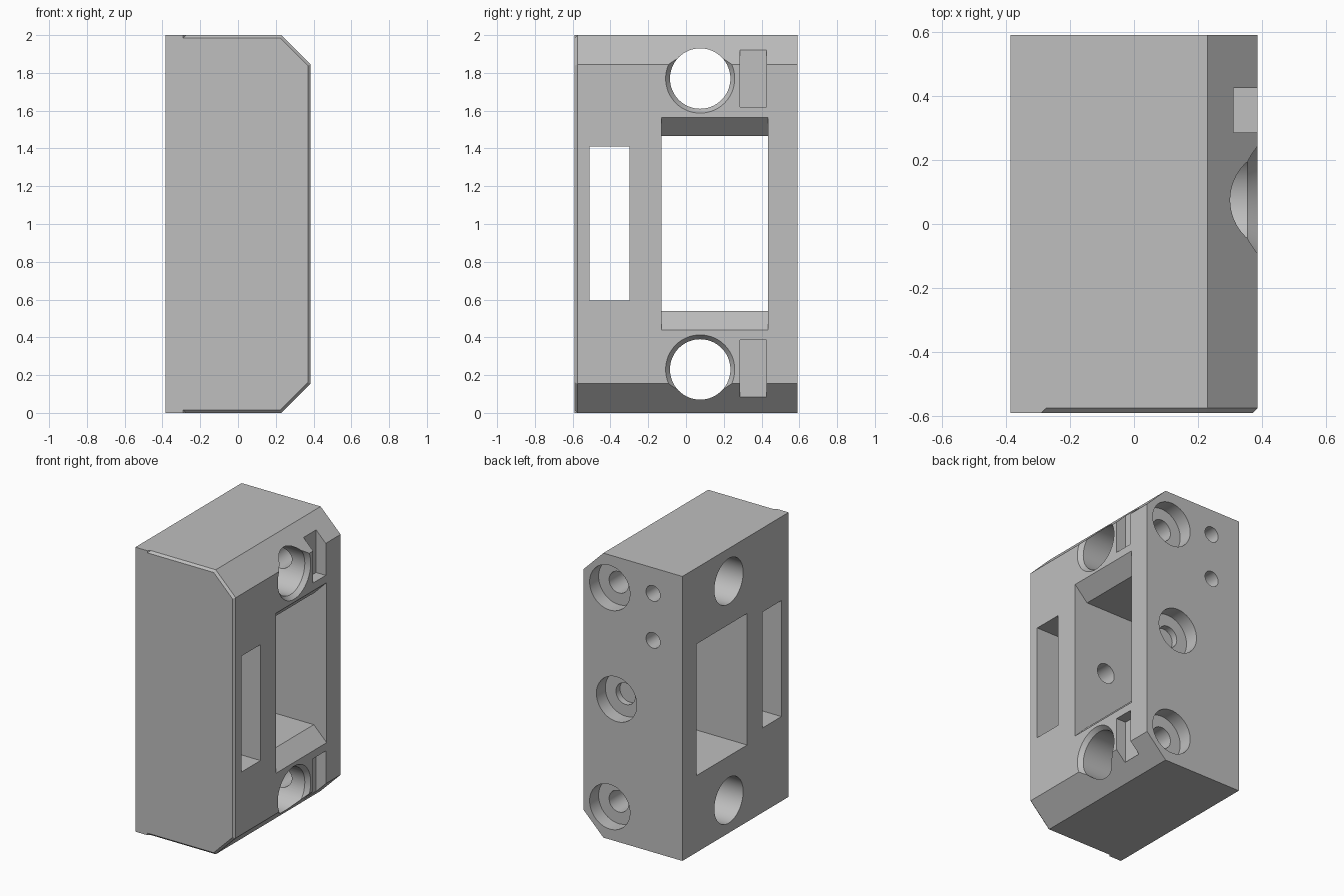
import bpy, bmesh, math

cube = bpy.data.objects.get("Cube")
if cube:
    bpy.data.objects.remove(cube, do_unlink=True)

GREY = (0.52, 0.52, 0.52, 1)
grey = bpy.data.materials.new("plain_grey")
grey.use_nodes = True
grey.diffuse_color = GREY
for node in grey.node_tree.nodes:
    if node.type == 'BSDF_PRINCIPLED':
        node.inputs["Base Color"].default_value = GREY


def loft(name, rings):
    """Closed solid skinned through rings of equal point count."""
    bm = bmesh.new()
    loops = [[bm.verts.new(p) for p in ring] for ring in rings]
    n = len(loops[0])
    for a, b in zip(loops, loops[1:]):
        for i in range(n):
            j = (i + 1) % n
            bm.faces.new((a[i], a[j], b[j], b[i]))
    bm.faces.new(loops[0])
    bm.faces.new(loops[-1])
    bmesh.ops.recalc_face_normals(bm, faces=bm.faces)
    mesh = bpy.data.meshes.new(name)
    bm.to_mesh(mesh)
    bm.free()
    mesh.materials.append(grey)
    obj = bpy.data.objects.new(name, mesh)
    bpy.context.collection.objects.link(obj)
    return obj


def box(name, x, y, z):
    rect = [(x[0], y[0]), (x[1], y[0]), (x[1], y[1]), (x[0], y[1])]
    return loft(name, [[(u, v, h) for u, v in rect] for h in z])


def bore(name, axis, centre, stations, sides=64):
    """Round cutter along x or y; stations are (position, radius)."""
    rings = []
    for pos, r in stations:
        ring = []
        for i in range(sides):
            t = 2 * math.pi * i / sides
            u, z = centre[0] + r * math.cos(t), centre[1] + r * math.sin(t)
            ring.append((pos, u, z) if axis == 'x' else (u, pos, z))
        rings.append(ring)
    return loft(name, rings)


def combine(target, tool, operation='DIFFERENCE'):
    tool.hide_render = True
    mod = target.modifiers.new(tool.name, 'BOOLEAN')
    mod.operation = operation
    mod.solver = 'EXACT'
    mod.object = tool
    bpy.context.view_layer.objects.active = target
    bpy.ops.object.modifier_apply(modifier=mod.name)
    bpy.data.objects.remove(tool, do_unlink=True)


X, Y, H = 0.385, 0.59, 2.0


def outline(y, d=0.0):
    """Side-chamfered block outline, inset by d except on the flat side."""
    c, k = 0.155, d * 0.41
    half = [(-X, d), (X - c - k, d), (X - d, c + k)]
    pts = half + [(x, H - z) for x, z in reversed(half)]
    return [(x, y, z) for x, z in pts]


# Block with a fine front chamfer, full-height strip along the flat side
block = loft("mounting_block", [outline(Y), outline(-Y + 0.015), outline(-Y, 0.015)])
strip = [(-X, -Y), (-0.29, -Y), (-0.275, -Y + 0.015), (-0.275, -0.53), (-X, -0.53)]
combine(block, loft("front_strip", [[(x, y, z) for x, y in strip] for z in (0, H)]), 'UNION')

# Large window flared towards the chamfered side
flare = [(-0.5, 0.54), (0.285, 0.54), (0.405, 0.42)]
flare += [(x, 2.005 - z) for x, z in reversed(flare)]
combine(block, loft("window_cutter", [[(x, y, z) for x, z in flare] for y in (-0.13, 0.435)]))

# Narrow slot
combine(block, box("slot_cutter", (-0.5, 0.5), (-0.51, -0.30), (0.595, 1.41)))

for z in (0.23, 1.77):
    # Countersunk cross bores
    combine(block, bore("cross_bore", 'x', (0.075, z),
                        [(-0.5, 0.16), (0.355, 0.16), (0.415, 0.206)]))
    # Counterbored screw holes from the back into the cross bores
    combine(block, bore("screw_bore", 'y', (0.18, z),
                        [(0.1, 0.075), (0.49, 0.075), (0.4901, 0.157), (0.7, 0.157)]))

# Shallow pockets beside the cross bores
for z in (0.085, 1.62):
    combine(block, box("pocket_cutter", (0.31, 0.5), (0.285, 0.425), (z, z + 0.3)))

# Middle screw hole, its continuation past the window, and two pin holes
combine(block, bore("middle_bore", 'y', (0.127, 1.0),
                    [(0.445, 0.075), (0.49, 0.075), (0.4901, 0.157), (0.7, 0.157)]))
combine(block, bore("inner_bore", 'y', (0.127, 1.0), [(-0.4, 0.07), (0.0, 0.07)]))
for z in (1.49, 1.82):
    combine(block, bore("pin_bore", 'y', (-0.157, z), [(0.25 if z > 1.6 else 0.46, 0.055), (0.7, 0.055)], 32))

# Smooth bores with sharp rims
bpy.ops.object.select_all(action='DESELECT')
block.select_set(True)
bpy.context.view_layer.objects.active = block
bpy.ops.object.shade_smooth_by_angle(angle=math.radians(20))
